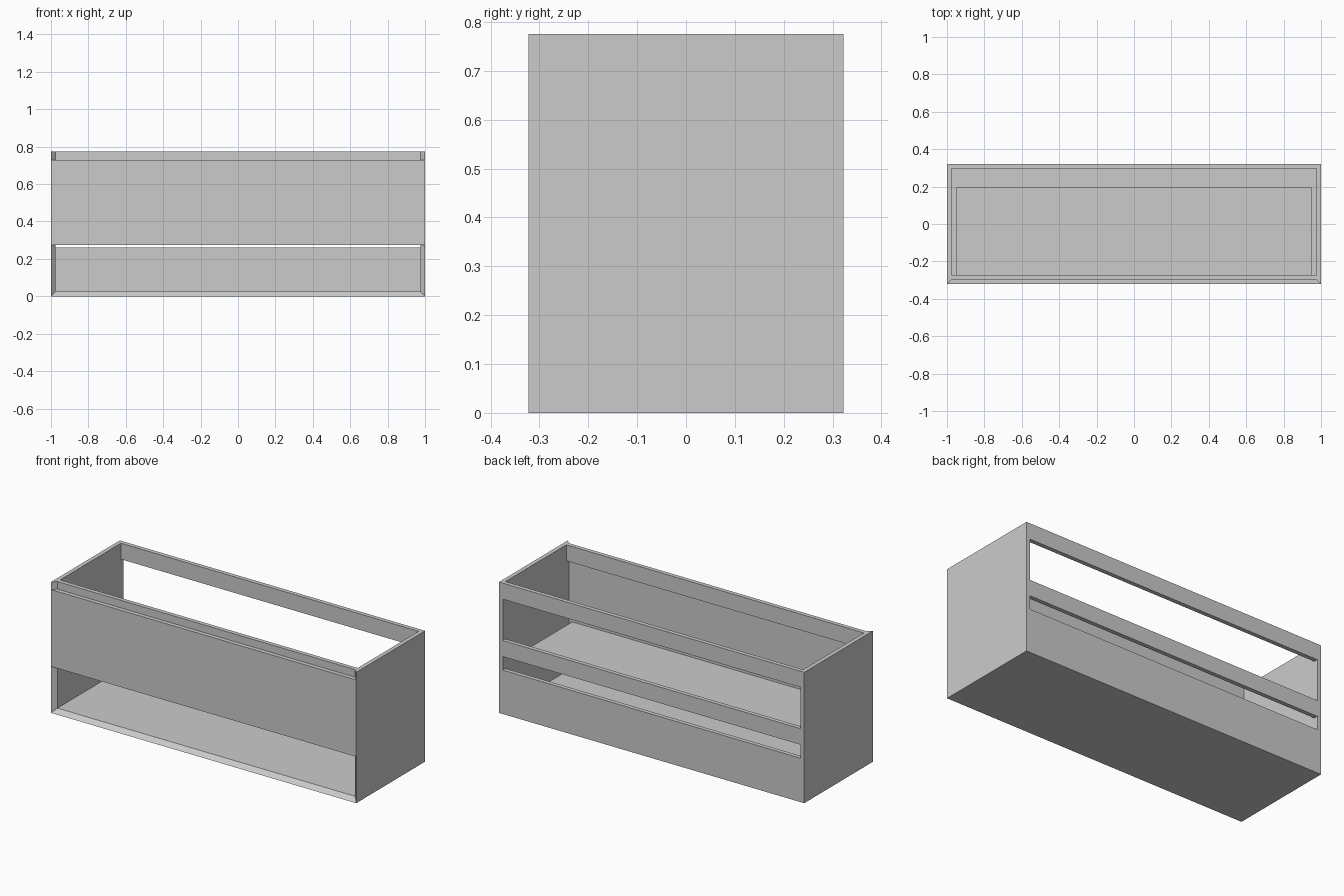
import bpy

if "Cube" in bpy.data.objects:
    bpy.data.objects.remove(bpy.data.objects["Cube"])

T = 0.025            # board thickness
X, Y, Z = 1.0, 0.322, 0.775
XI, YI = X - T, Y - T


def board(name, outer, inner):
    """Six-sided board between two rectangular faces (mitred when they differ)."""
    n = 4
    faces = [tuple(range(n))[::-1], tuple(range(n, 2 * n))]
    faces += [(i, (i + 1) % n, (i + 1) % n + n, i + n) for i in range(n)]
    mesh = bpy.data.meshes.new(name)
    mesh.from_pydata(outer + inner, [], faces)
    obj = bpy.data.objects.new(name, mesh)
    bpy.context.collection.objects.link(obj)
    # consistent outward normals
    import bmesh
    bm = bmesh.new()
    bm.from_mesh(mesh)
    bmesh.ops.recalc_face_normals(bm, faces=bm.faces)
    bm.to_mesh(mesh)
    bm.free()
    return obj


def rect_x(x, y0, y1, z0, z1):
    return [(x, y0, z0), (x, y1, z0), (x, y1, z1), (x, y0, z1)]


def rect_y(y, x, z0, z1):
    return [(-x, y, z0), (x, y, z0), (x, y, z1), (-x, y, z1)]


def rect_z(z, x, y0, y1):
    return [(-x, y0, z), (x, y0, z), (x, y1, z), (-x, y1, z)]


# side panels, mitred at the front and bottom
for label, s in (("left", -1), ("right", 1)):
    board(label + "_side", rect_x(s * X, -Y, Y, 0, Z), rect_x(s * XI, -YI, Y, T, Z))

# bottom panel, mitred into the sides and along the front
board("bottom_panel", rect_z(0, X, -Y, Y), rect_z(T, XI, -YI, Y))

# drawer front, mitred at both ends
board("drawer_front", rect_y(-Y, X, 0.275, 0.73), rect_y(-YI, XI, 0.275, 0.73))

# drawer base, narrower than the carcass and short of the back
board("drawer_base", rect_z(0.29, 0.953, -YI, 0.195), rect_z(0.315, 0.953, -YI, 0.195))

# rails and lower back panel
for name, y, z0, z1 in (
    ("front_top_rail", -YI, 0.68, Z),
    ("back_top_rail", YI, 0.68, Z),
    ("back_middle_rail", YI, 0.34, 0.435),
    ("back_lower_panel", YI, T, 0.26),
):
    board(name, rect_y(y, XI, z0, z1), rect_y(y + T, XI, z0, z1))
